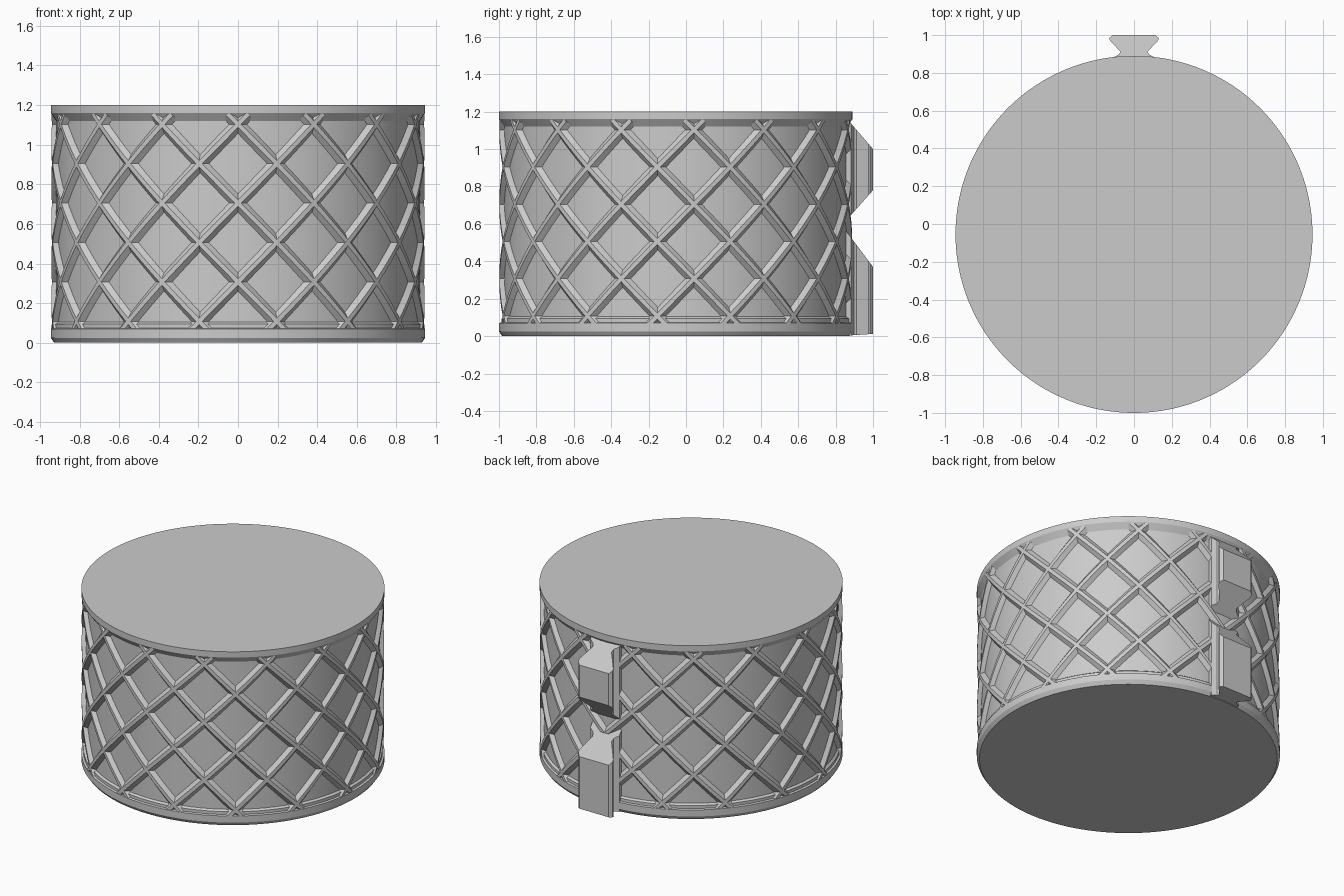
import bpy, bmesh, math

cube = bpy.data.objects.get("Cube")
if cube:
    bpy.data.objects.remove(cube, do_unlink=True)

CENTRE_Y = -0.055
WALL, RIM = 0.918, 0.945
COLUMNS = 15
STEP = math.pi / COLUMNS      # angle between neighbouring crossings
RISE = 0.199                  # height between neighbouring crossings

grey = bpy.data.materials.new("plain grey")
grey.use_nodes = True
grey.diffuse_color = (0.6, 0.6, 0.6, 1)
grey.node_tree.nodes["Principled BSDF"].inputs["Base Color"].default_value = (0.6, 0.6, 0.6, 1)


def finish(bm, name, smooth=True):
    bmesh.ops.recalc_face_normals(bm, faces=bm.faces[:])
    mesh = bpy.data.meshes.new(name)
    bm.to_mesh(mesh)
    bm.free()
    mesh.materials.append(grey)
    obj = bpy.data.objects.new(name, mesh)
    bpy.context.collection.objects.link(obj)
    if smooth:
        bpy.ops.object.select_all(action="DESELECT")
        obj.select_set(True)
        bpy.context.view_layer.objects.active = obj
        bpy.ops.object.shade_smooth_by_angle(angle=math.radians(25))
    return obj


def on_drum(angle, z, radius):
    return (radius * math.sin(angle), CENTRE_Y - radius * math.cos(angle), z)


def loft(bm, rings, closed):
    """Skin a list of equal closed sections, capping the ends if open."""
    rows = [[bm.verts.new(p) for p in ring] for ring in rings]
    pairs = list(zip(rows, rows[1:]))
    if closed:
        pairs.append((rows[-1], rows[0]))
    n = len(rows[0])
    for a, b in pairs:
        for i in range(n):
            j = (i + 1) % n
            bm.faces.new((a[i], a[j], b[j], b[i]))
    if not closed:
        bm.faces.new(rows[0])
        bm.faces.new(rows[-1])


# Drum: turned body with chamfered foot, recessed wall and top rim
profile = [(0.928, 0), (RIM, 0.025), (RIM, 0.07), (0.932, 0.074), (0.932, 0.094),
           (WALL, 0.104), (WALL, 1.12), (RIM, 1.16), (RIM, 1.2)]
SEGMENTS = 180
bm = bmesh.new()
loft(bm, [[on_drum(math.tau * i / SEGMENTS, z, r) for i in range(SEGMENTS)]
          for r, z in profile], closed=False)
finish(bm, "drum_body")

# Lattice: bevelled ribs winding both ways around the wall
section = [(-0.034, WALL - 0.01), (-0.032, WALL), (-0.011, 0.943),
           (0.011, 0.943), (0.032, WALL), (0.034, WALL - 0.01)]
low, high, cuts = 0.06, 1.155, 32
for side, name in ((1, "rising_ribs"), (-1, "falling_ribs")):
    bm = bmesh.new()
    for column in range(COLUMNS):
        rings = []
        for k in range(cuts + 1):
            z = low + (high - low) * k / cuts
            turn = column * 2 * STEP + side * (z - 0.705) / RISE * STEP
            ring = []
            for offset, radius in section:
                slide = offset * math.sqrt(0.5)
                ring.append(on_drum(turn - side * slide / WALL, z + slide, radius))
            rings.append(ring)
        loft(bm, rings, closed=False)
    finish(bm, name)

# Dovetail clips on the back, with sloped ends
half = [(0.11, 0.84), (0.11, 0.882), (0.078, 0.898), (0.072, 0.912),
        (0.13, 0.975), (0.13, 0.985), (0.112, 1.0)]
outline = half + [(-x, y) for x, y in reversed(half)]


def clip(name, bottom, top):
    """bottom and top each give the heights at the wall and at the outer face."""
    def height(ends, y):
        t = (y - 0.88) / 0.12
        return ends[0] + (ends[1] - ends[0]) * t
    bm = bmesh.new()
    loft(bm, [[(x, y, height(ends, y)) for x, y in outline] for ends in (bottom, top)],
         closed=False)
    finish(bm, name)


clip("upper_clip", (0.645, 0.78), (1.14, 1.0))
clip("lower_clip", (0.004, 0.012), (0.53, 0.37))
